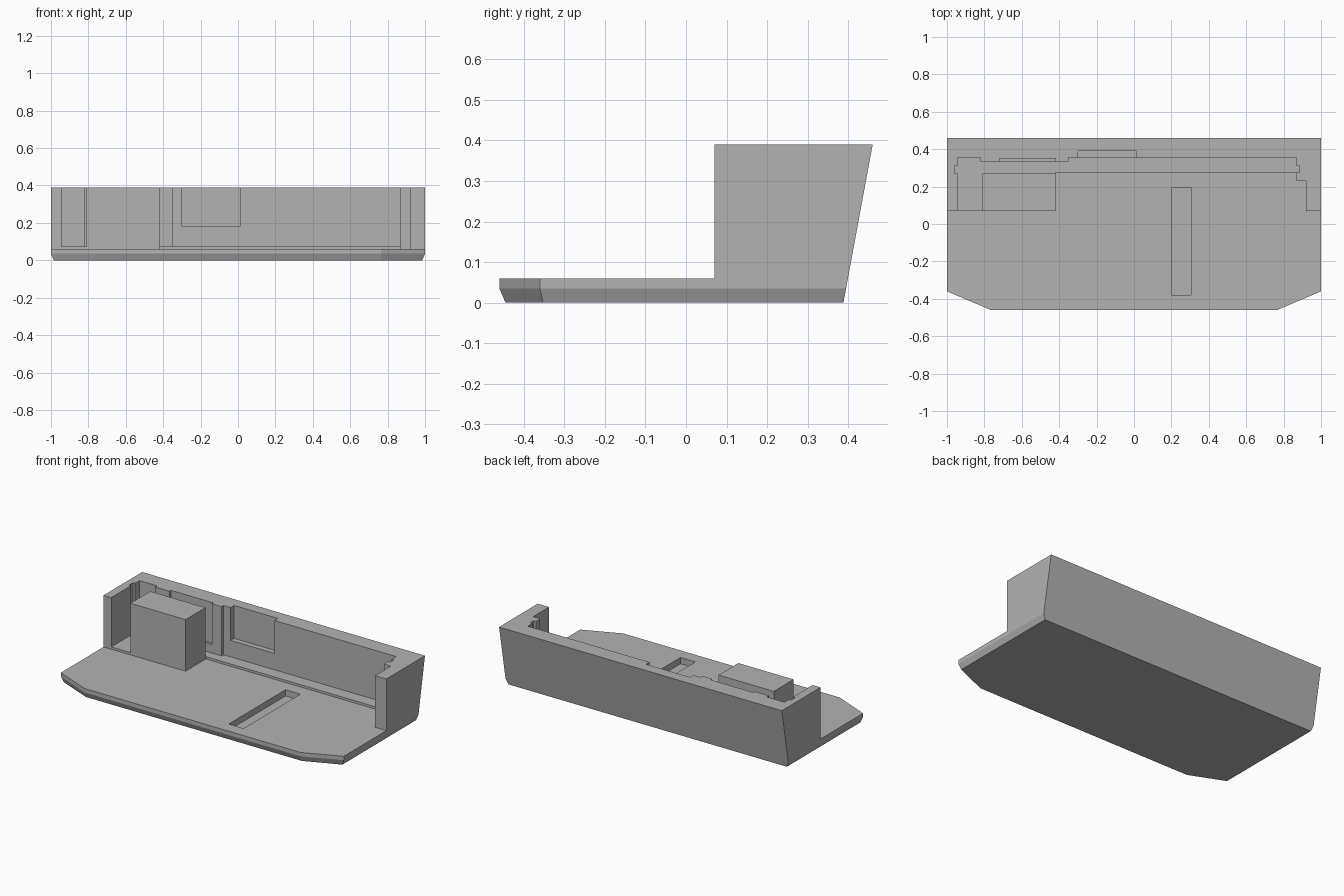
import bpy
import bmesh

default_cube = bpy.data.objects.get("Cube")
if default_cube:
    bpy.data.objects.remove(default_cube, do_unlink=True)

FLOOR, STEP, TOP = 0.06, 0.075, 0.39
WALL_FRONT = 0.07

grey = bpy.data.materials.new("matte_grey")
grey.use_nodes = True
colour = (0.45, 0.45, 0.45, 1)
grey.diffuse_color = colour
grey.node_tree.nodes["Principled BSDF"].inputs["Base Color"].default_value = colour


def new_object(name, bm):
    """Turn a bmesh into a linked, grey object."""
    bmesh.ops.recalc_face_normals(bm, faces=bm.faces)
    mesh = bpy.data.meshes.new(name)
    bm.to_mesh(mesh)
    bm.free()
    mesh.materials.append(grey)
    obj = bpy.data.objects.new(name, mesh)
    bpy.context.scene.collection.objects.link(obj)
    return obj


def outline(z, inset):
    """Plan of the body at one height: clipped front corners, raked back."""
    back = 0.388 + z * 0.185
    half = [(0.765, -0.46 + inset), (1 - inset, -0.36 + inset / 2), (1 - inset, back)]
    mirrored = [(-x, y) for x, y in reversed(half)]
    return [(x, y, z) for x, y in half + mirrored]


def loft(name, rings):
    """Solid through a stack of matching outlines."""
    bm = bmesh.new()
    loops = [[bm.verts.new(p) for p in ring] for ring in rings]
    bm.faces.new(loops[0])
    bm.faces.new(loops[-1])
    for low, high in zip(loops, loops[1:]):
        for i in range(len(low)):
            j = (i + 1) % len(low)
            bm.faces.new((low[i], low[j], high[j], high[i]))
    return new_object(name, bm)


def carve(body, name, x0, x1, y0, y1, floor):
    """Cut an open-topped box out of the body."""
    plan = [(x0, y0), (x1, y0), (x1, y1), (x0, y1)]
    cutter = loft(name, [[(x, y, z) for x, y in plan] for z in (floor, TOP + 0.2)])
    cutter.hide_render = True
    cut = body.modifiers.new(name, "BOOLEAN")
    cut.operation = "DIFFERENCE"
    cut.solver = "EXACT"
    cut.object = cutter
    bpy.context.view_layer.update()
    graph = bpy.context.evaluated_depsgraph_get()
    result = bpy.data.meshes.new_from_object(body.evaluated_get(graph))
    body.modifiers.clear()
    body.data = result
    bpy.data.objects.remove(cutter, do_unlink=True)


# Body with a bevelled underside edge
body = loft("housing", [outline(0, 0.015), outline(0.035, 0), outline(TOP, 0)])

# Open deck in front of the walls
carve(body, "deck", -1.2, 1.2, -0.6, WALL_FRONT, FLOOR)

# Main bay, leaving the block standing on its right-hand side
carve(body, "bay_front", -0.42, 0.92, 0, 0.23, FLOOR)
carve(body, "bay_rear", -0.42, 0.87, 0, 0.275, FLOOR)

# Raised ledge along the back wall and around the block
carve(body, "ledge", -0.9, 0.87, 0.27, 0.335, STEP)
carve(body, "ledge_deep", -0.35, 0.87, 0.27, 0.355, STEP)
carve(body, "side_gap", -0.945, -0.81, 0, 0.3, STEP)
carve(body, "side_corner", -0.945, -0.82, 0.25, 0.355, STEP)

# Small vertical grooves in the end walls
carve(body, "right_groove", -0.96, -0.9, 0.27, 0.31, STEP)
carve(body, "left_groove", 0.8, 0.885, 0.275, 0.31, STEP)

# Pockets in the back wall and the slot in the deck
carve(body, "shallow_pocket", -0.72, -0.42, 0.3, 0.35, 0.13)
carve(body, "deep_pocket", -0.3, 0.01, 0.3, 0.39, 0.18)
carve(body, "deck_slot", 0.2, 0.305, -0.38, 0.195, 0.02)
